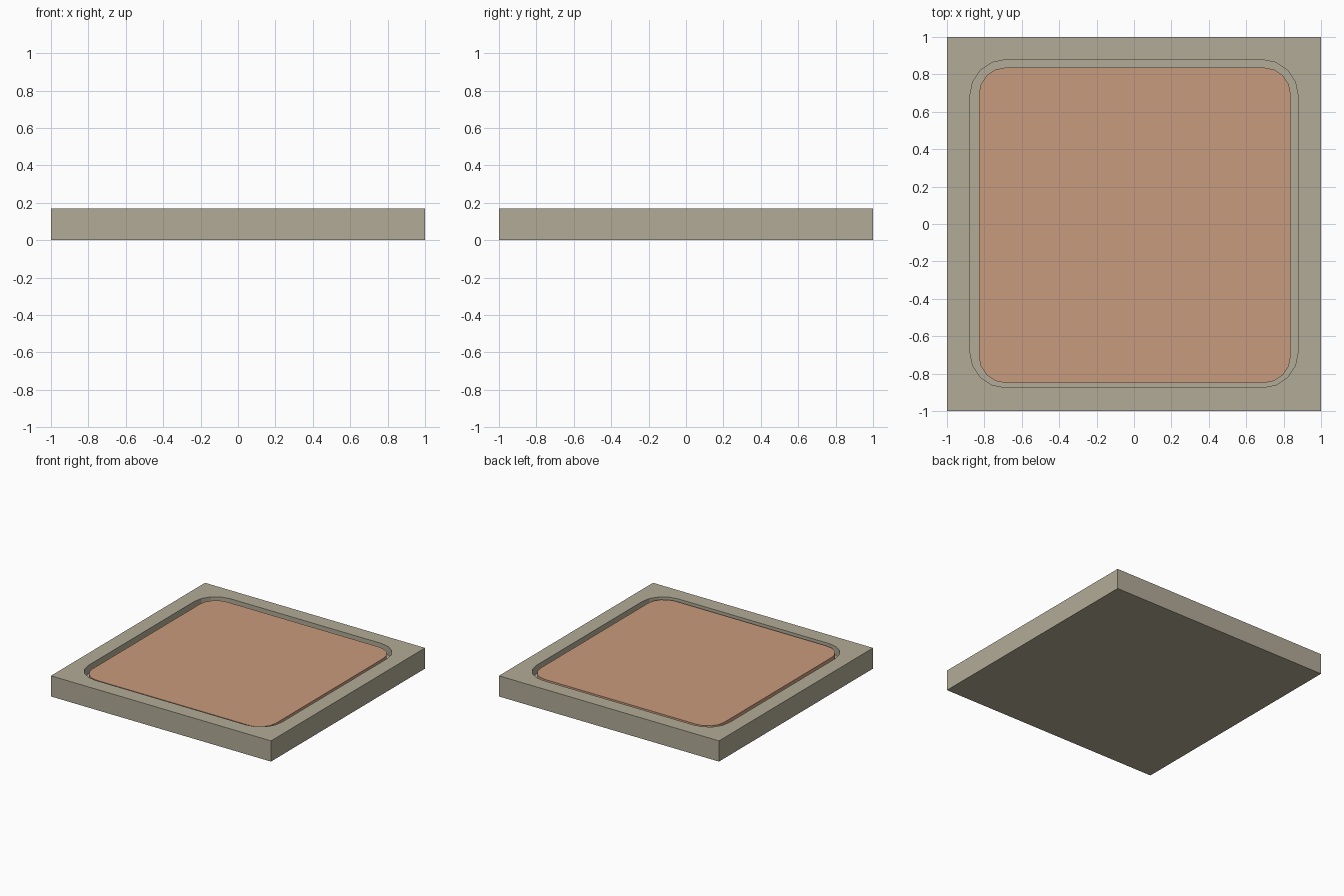
import bpy, bmesh, math

if "Cube" in bpy.data.objects:
    bpy.data.objects.remove(bpy.data.objects["Cube"])

HEIGHT, FLOOR, PAD_TOP = 0.17, 0.10, 0.159
SEG = 4  # segments per rounded corner


def material(name, rgb):
    m = bpy.data.materials.new(name)
    m.diffuse_color = (*rgb, 1)
    m.use_nodes = True
    m.node_tree.nodes["Principled BSDF"].inputs["Base Color"].default_value = m.diffuse_color
    return m


stone = material("warm grey", (0.445, 0.407, 0.309))
clay = material("terracotta", (0.584, 0.328, 0.205))


def rounded_loop(bm, x0, x1, y0, y1, r, z):
    """Counter-clockwise rounded rectangle, starting with the +x +y corner."""
    verts = []
    corners = [(x1 - r, y1 - r), (x0 + r, y1 - r), (x0 + r, y0 + r), (x1 - r, y0 + r)]
    for k, (cx, cy) in enumerate(corners):
        for i in range(SEG + 1):
            a = math.pi / 2 * (k + i / SEG)
            verts.append(bm.verts.new((cx + r * math.cos(a), cy + r * math.sin(a), z)))
    return verts


def walls(bm, low, high):
    n = len(low)
    for i in range(n):
        j = (i + 1) % n
        bm.faces.new((low[i], low[j], high[j], high[i]))


def finish(bm, name, mat):
    bmesh.ops.recalc_face_normals(bm, faces=bm.faces)
    mesh = bpy.data.meshes.new(name)
    bm.to_mesh(mesh)
    bm.free()
    mesh.materials.append(mat)
    ob = bpy.data.objects.new(name, mesh)
    bpy.context.collection.objects.link(ob)


# Square tray with a rounded recess
bm = bmesh.new()
square = [(1, 1), (-1, 1), (-1, -1), (1, -1)]
base = [bm.verts.new((x, y, 0)) for x, y in square]
top = [bm.verts.new((x, y, HEIGHT)) for x, y in square]
rim = rounded_loop(bm, -0.877, 0.877, -0.875, 0.878, 0.19, HEIGHT)
floor = rounded_loop(bm, -0.877, 0.877, -0.875, 0.878, 0.19, FLOOR)
bm.faces.new(base)
walls(bm, base, top)
walls(bm, floor, rim)
bm.faces.new(floor)
n = SEG + 1
for k in range(4):
    arc = rim[k * n:(k + 1) * n]
    for a, b in zip(arc, arc[1:]):
        bm.faces.new((top[k], b, a))
    j = (k + 1) % 4
    bm.faces.new((top[k], top[j], rim[j * n], arc[-1]))
finish(bm, "tray", stone)

# Loose pad lying in the recess, just below the rim
bm = bmesh.new()
low = rounded_loop(bm, -0.83, 0.838, -0.85, 0.837, 0.145, FLOOR)
high = rounded_loop(bm, -0.83, 0.838, -0.85, 0.837, 0.145, PAD_TOP)
walls(bm, low, high)
bm.faces.new(low)
bm.faces.new(high)
finish(bm, "inset_pad", clay)
